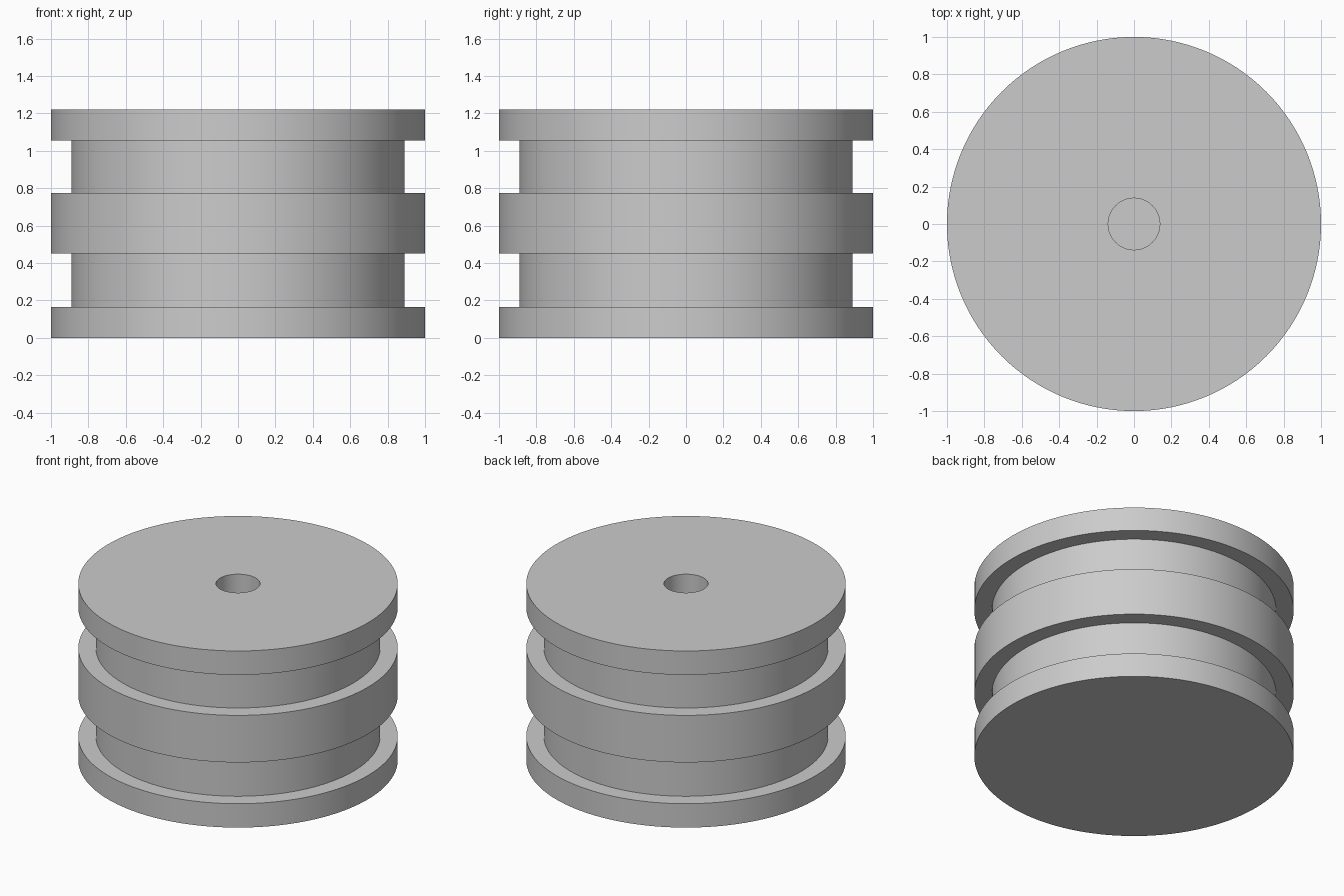
import bpy, bmesh, math

cube = bpy.data.objects.get("Cube")
if cube:
    bpy.data.objects.remove(cube, do_unlink=True)

# Plain grey material
GREY = (0.6, 0.6, 0.6, 1)
grey = bpy.data.materials.new("plain grey")
grey.use_nodes = True
grey.diffuse_color = GREY
grey.node_tree.nodes["Principled BSDF"].inputs["Base Color"].default_value = GREY

RIM, GROOVE, BORE = 1.0, 0.89, 0.138
HEIGHT, BORE_FLOOR = 1.22, 0.61

# Half section: three rims, two grooves and a blind centre bore
profile = [
    (0, 0), (RIM, 0), (RIM, 0.165),
    (GROOVE, 0.165), (GROOVE, 0.45),
    (RIM, 0.45), (RIM, 0.775),
    (GROOVE, 0.775), (GROOVE, 1.055),
    (RIM, 1.055), (RIM, HEIGHT),
    (BORE, HEIGHT), (BORE, BORE_FLOOR), (0, BORE_FLOOR),
]


def lathe(name, points, steps, material):
    """Revolve a half section around the z axis."""
    bm = bmesh.new()
    verts = [bm.verts.new((r, 0, z)) for r, z in points]
    edges = [bm.edges.new(pair) for pair in zip(verts, verts[1:])]
    bmesh.ops.spin(bm, geom=verts + edges, cent=(0, 0, 0), axis=(0, 0, 1),
                   angle=math.tau, steps=steps, use_merge=False)
    bmesh.ops.remove_doubles(bm, verts=bm.verts[:], dist=0.0001)
    bmesh.ops.dissolve_degenerate(bm, edges=bm.edges[:], dist=0.0001)
    bmesh.ops.recalc_face_normals(bm, faces=bm.faces[:])
    mesh = bpy.data.meshes.new(name)
    bm.to_mesh(mesh)
    bm.free()
    mesh.materials.append(material)
    obj = bpy.data.objects.new(name, mesh)
    bpy.context.collection.objects.link(obj)
    return obj


wheel = lathe("grooved_wheel", profile, 128, grey)

# Smooth walls with sharp rims
bpy.ops.object.select_all(action="DESELECT")
wheel.select_set(True)
bpy.context.view_layer.objects.active = wheel
bpy.ops.object.shade_smooth_by_angle(angle=math.radians(30))
